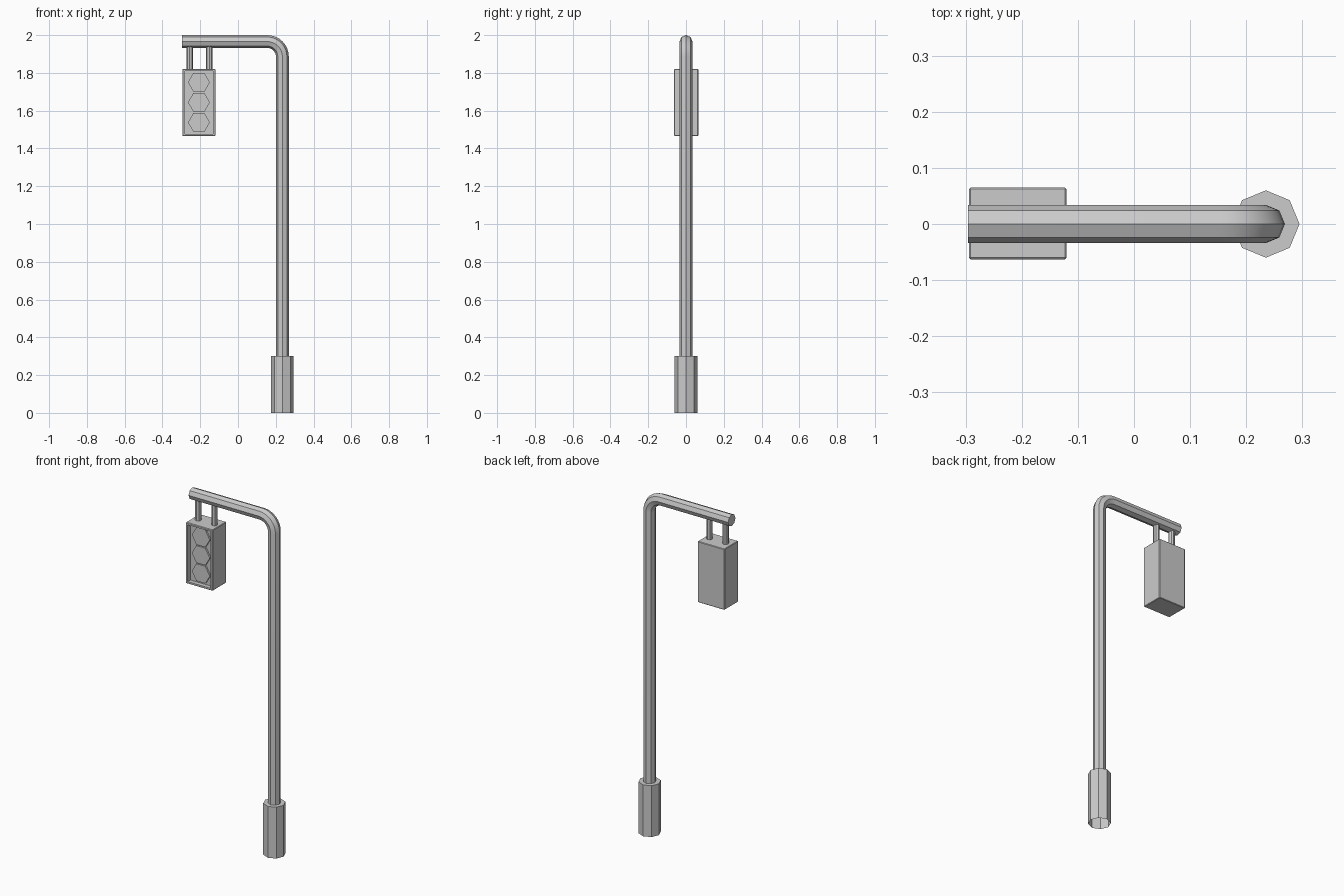
import bpy, bmesh, math
from mathutils import Vector, Matrix

if "Cube" in bpy.data.objects:
    bpy.data.objects.remove(bpy.data.objects["Cube"])


def finish(name, bm, smooth=False):
    bmesh.ops.recalc_face_normals(bm, faces=bm.faces[:])
    me = bpy.data.meshes.new(name)
    bm.to_mesh(me)
    bm.free()
    ob = bpy.data.objects.new(name, me)
    bpy.context.collection.objects.link(ob)
    return ob


def prism(name, sides, r, x, y, z, h, axis='Z', start_cap=True):
    # regular prism starting at (x, y, z), extruded along +z or towards -y
    bm = bmesh.new()
    ring = []
    for t in (0, h):
        row = []
        for i in range(sides):
            a = 2 * math.pi * i / sides
            c, s = r * math.cos(a), r * math.sin(a)
            p = (x + c, y + s, z + t) if axis == 'Z' else (x + c, y - t, z + s)
            row.append(bm.verts.new(p))
        ring.append(row)
    for i in range(sides):
        j = (i + 1) % sides
        bm.faces.new((ring[0][i], ring[0][j], ring[1][j], ring[1][i]))
    bm.faces.new(ring[1])
    if start_cap:
        bm.faces.new(ring[0][::-1])
    me_ob = finish(name, bm)
    if not start_cap:
        # open shell: make sure the cap faces away from the opening
        top = me_ob.data.polygons[sides]
        if top.normal.z < 0:
            me_ob.data.flip_normals()
    return me_ob


# base sleeve, open underneath
PX, R, BEND = 0.235, 0.034, 0.08
prism("base", 8, 0.06, PX, 0, 0, 0.30, start_cap=False)

# octagonal pole swept up, round the bend and along the arm
cx, cz = PX - BEND, 2 - R - BEND
path = [(PX, 0.28, 0)]
for k in range(9):
    a = math.pi / 2 * k / 8
    path.append((cx + BEND * math.cos(a), cz + BEND * math.sin(a), a))
path.append((-0.296, 2 - R, math.pi / 2))

bm = bmesh.new()
rings = []
for x, z, a in path:
    out = Vector((math.cos(a), 0, math.sin(a)))
    rings.append([bm.verts.new(Vector((x, 0, z))
                  + out * R * math.cos(i * math.pi / 4)
                  + Vector((0, R * math.sin(i * math.pi / 4), 0)))
                  for i in range(8)])
for p, q in zip(rings, rings[1:]):
    for i in range(8):
        j = (i + 1) % 8
        bm.faces.new((p[i], p[j], q[j], q[i]))
bm.faces.new(rings[0])
bm.faces.new(rings[-1])
pole = finish("pole_and_arm", bm)
bpy.context.view_layer.objects.active = pole
pole.select_set(True)
bpy.ops.object.shade_smooth_by_angle(angle=math.radians(30))
pole.select_set(False)

# signal housing with a framed recess in the front
HX = -0.207
bm = bmesh.new()
bmesh.ops.create_cube(bm, size=1, matrix=Matrix.Translation((HX, 0.001, 1.643))
                      @ Matrix.Diagonal((0.174, 0.128, 0.356, 1)))
bmesh.ops.bevel(bm, geom=bm.edges[:], offset=0.003, segments=1, affect='EDGES')
bm.normal_update()
front = max((f for f in bm.faces if f.normal.y < -0.99), key=lambda f: f.calc_area())
bmesh.ops.inset_region(bm, faces=[front], thickness=0.013)
walls = bmesh.ops.extrude_face_region(bm, geom=[front])
verts = [v for v in walls["geom"] if isinstance(v, bmesh.types.BMVert)]
bmesh.ops.translate(bm, verts=verts, vec=(0, 0.025, 0))
if front.is_valid:
    bm.faces.remove(front)
finish("signal_housing", bm)

# three hexagonal lamps
for n, z in zip(("top", "middle", "bottom"), (1.75, 1.644, 1.538)):
    prism(n + "_lamp", 6, 0.058, HX, -0.036, z, 0.012, axis='Y')

# two hanger rods
for n, x in (("left", -0.256), ("right", -0.152)):
    prism(n + "_hanger", 8, 0.017, x, 0, 1.81, 0.15)
